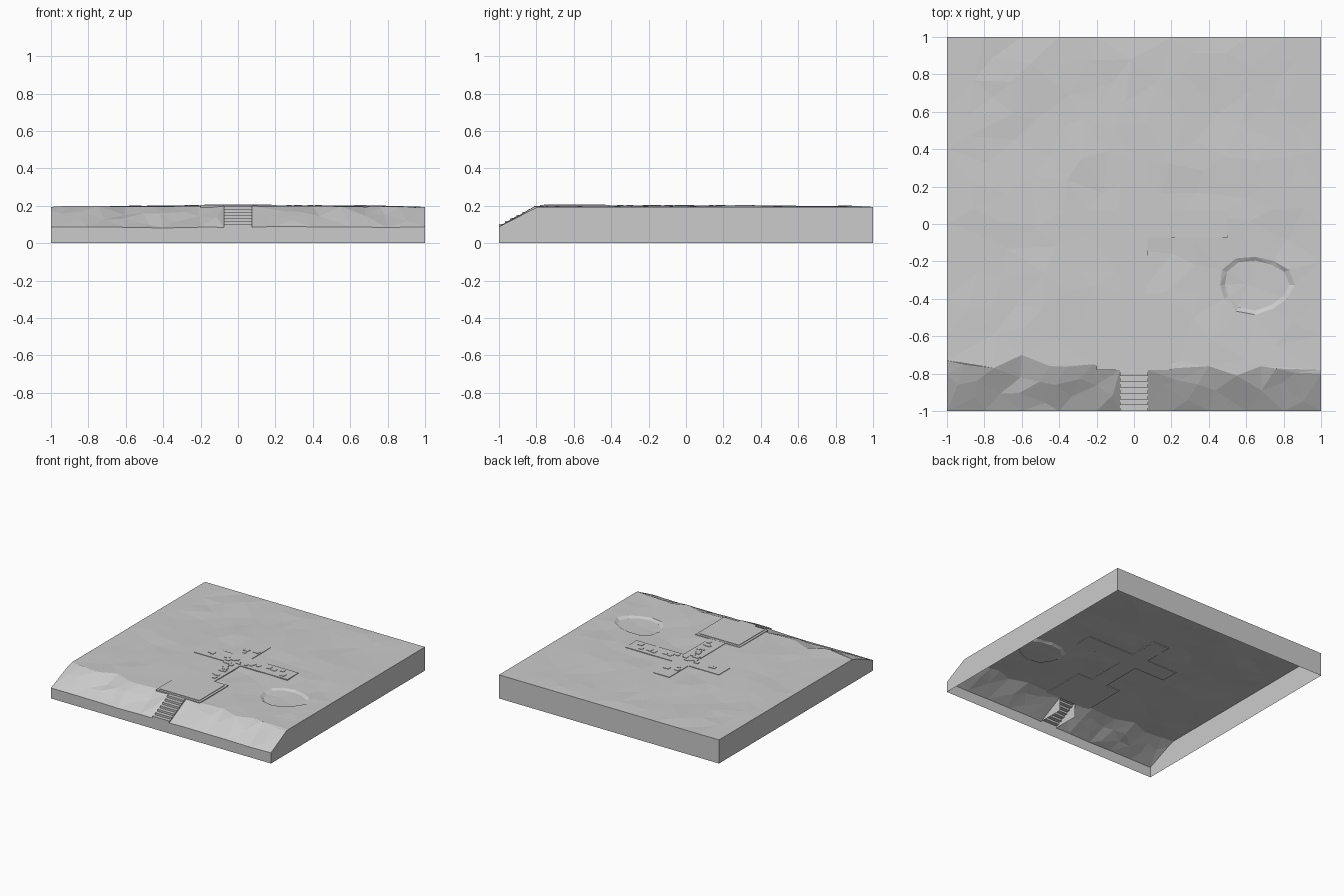
import bpy, bmesh, math, random
from mathutils import Vector, noise
from mathutils.geometry import delaunay_2d_cdt

random.seed(7)
cube = bpy.data.objects.get("Cube")
if cube:
    bpy.data.objects.remove(cube)

stone = bpy.data.materials.new("stone_grey")
stone.use_nodes = True
GREY = (0.6, 0.6, 0.6, 1)
stone.diffuse_color = GREY
stone.node_tree.nodes["Principled BSDF"].inputs["Base Color"].default_value = GREY

TOP, FOOT, CREST, HALF = 0.2, 0.085, -0.78, 0.075


def add_object(name, bm):
    mesh = bpy.data.meshes.new(name)
    bm.to_mesh(mesh)
    bm.free()
    mesh.materials.append(stone)
    obj = bpy.data.objects.new(name, mesh)
    bpy.context.collection.objects.link(obj)
    return obj


def plate(name, outline, low, high):
    """Flat slab extruded from an outline."""
    bm = bmesh.new()
    face = bm.faces.new([bm.verts.new((x, y, low)) for x, y in outline])
    lifted = bmesh.ops.extrude_face_region(bm, geom=[face])["geom"]
    for v in lifted:
        if isinstance(v, bmesh.types.BMVert):
            v.co.z = high
    bmesh.ops.recalc_face_normals(bm, faces=bm.faces[:])
    return add_object(name, bm)


def rect(x0, x1, y0, y1):
    return [(x0, y0), (x1, y0), (x1, y1), (x0, y1)]


# Terrain plan: crest of the front slope, stair slot, hollow and scattered points
crest = [(-1, -0.73), (-0.75, -0.77), (-0.6, -0.7), (-0.45, -0.76), (-0.22, -0.75),
         (-HALF, CREST), (HALF, CREST), (0.4, -0.76), (0.55, -0.81), (0.68, -0.76), (1, CREST)]
points, edges = [], []


def add_chain(chain, closed=False):
    start = len(points)
    points.extend(Vector(p) for p in chain)
    last = len(points) - 1
    edges.extend((i, i + 1) for i in range(start, last))
    if closed:
        edges.append((last, start))


add_chain(crest)
for side in (-HALF, HALF):
    add_chain([(side, -1), (side, CREST)])


def hollow_ring(scale):
    ring = []
    for i in range(12):
        a = math.tau * i / 12
        wobble = scale * (1 + 0.06 * math.sin(3 * a + 1))
        ring.append((0.65 + 0.2 * wobble * math.cos(a), -0.325 + 0.155 * wobble * math.sin(a)))
    return ring


add_chain(hollow_ring(1), True)
add_chain(hollow_ring(0.86), True)

border = [-1 + 0.2 * i for i in range(11)]
for b in border:
    points += [Vector((b, 1)), Vector((b, -1))]
    if abs(b) < 0.99:
        points += [Vector((1, b)), Vector((-1, b))]


def scatter(count, y0, y1, gap):
    for _ in range(count):
        p = Vector((random.uniform(-0.95, 0.95), random.uniform(y0, y1)))
        in_slot = abs(p.x) < HALF + 0.03 and p.y < CREST + 0.03
        if not in_slot and all((p - q).length > gap for q in points):
            points.append(p)


scatter(250, -0.96, -0.72, 0.08)
scatter(900, -0.7, 0.95, 0.12)


def crest_at(x):
    for (x0, y0), (x1, y1) in zip(crest, crest[1:]):
        if x <= x1 + 1e-5:
            return y0 + (y1 - y0) * (x - x0) / (x1 - x0)
    return CREST


def height(x, y):
    n = noise.noise(Vector((x * 3, y * 3, 0.4)))
    edge = crest_at(x)
    if y < edge - 1e-4:
        t = (y + 1) / (edge + 1)
        if abs(x) < HALF + 0.01:
            n = 0
        return FOOT + 0.007 * n + (TOP - FOOT) * t + random.uniform(-0.008, 0.012) * math.sin(math.pi * t)
    if abs(x) < 0.24 and y < -0.35 or abs(x) < 0.15 and abs(y) < 0.4 or abs(x) < 0.55 and abs(y) < 0.15:
        return TOP - 0.002
    z = TOP - 0.004 + 0.009 * n + random.uniform(-0.004, 0.003)
    if max(abs(x), abs(y)) > 0.99:
        z = TOP - 0.006
    if math.hypot((x - 0.65) / 0.2, (y + 0.325) / 0.155) < 0.93:
        z -= 0.014
    return min(z, TOP + 0.004)


# Ground: an open-bottomed shell of loose triangles with straight outer walls
flat, _, tris, *_ = delaunay_2d_cdt(points, edges, [], 0, 1e-5)
bm = bmesh.new()
verts = [bm.verts.new((p.x, p.y, height(p.x, p.y))) for p in flat]
for tri in tris:
    bm.faces.new([verts[i] for i in tri])
rim = [e for e in bm.edges if e.is_boundary]
surface = bm.faces[:]
skirt = bmesh.ops.extrude_edge_only(bm, edges=rim)["geom"]
for v in skirt:
    if isinstance(v, bmesh.types.BMVert):
        v.co.z = 0
bmesh.ops.recalc_face_normals(bm, faces=bm.faces[:])
slot = []
for f in surface:
    c = f.calc_center_median()
    if abs(c.x) < HALF and c.y < CREST:
        slot.append(f)
bmesh.ops.delete(bm, geom=slot, context="FACES")
if sum(f.normal.z for f in bm.faces) < 0:
    bmesh.ops.reverse_faces(bm, faces=bm.faces[:])
add_object("ground", bm)

# Stairs: stepped sheet with closed sides, open behind and underneath
STEPS = 7
run, rise = (CREST + 1) / STEPS, (TOP - FOOT) / STEPS
profile = [(-1, FOOT)]
for i in range(STEPS):
    profile += [(-1 + run * i, FOOT + rise * (i + 1)), (-1 + run * (i + 1), FOOT + rise * (i + 1))]
bm = bmesh.new()
left, right = [[bm.verts.new((s, y, z)) for y, z in profile] for s in (-HALF, HALF)]
for i in range(len(profile) - 1):
    bm.faces.new((left[i], right[i], right[i + 1], left[i + 1]))
for s, row in ((-HALF, left), (HALF, right)):
    side = bm.faces.new(row + [bm.verts.new((s, CREST, FOOT))])
    if s > 0:
        side.normal_flip()
for f in bm.faces:
    f.normal_update()
    if abs(f.normal.x) > 0.5 and f.normal.x * f.calc_center_median().x < 0:
        f.normal_flip()
add_object("stairs", bm)

# Two-tier terrace at the head of the stairs
plate("terrace_base", rect(-0.2, 0.2, CREST, -0.41), 0.192, 0.203)
plate("terrace_top", rect(-0.18, 0.18, CREST + 0.02, -0.43), 0.202, 0.207)

# Cross-shaped path
W = 0.073
plate("path", [(-W, -0.41), (W, -0.41), (W, -W), (0.5, -W), (0.5, W), (W, W), (W, 0.32),
               (-W, 0.32), (-W, W), (-0.35, W), (-0.35, -W), (-W, -W)], 0.192, 0.202)

# Loose paving slabs on the path
for i in range(30):
    across = random.uniform(-0.045, 0.045)
    if i % 2:
        x, y = across, random.uniform(-0.37, 0.28)
    else:
        x, y = random.uniform(-0.31, 0.46), across
    w, d = random.uniform(0.012, 0.024), random.uniform(0.01, 0.02)
    plate("paving_slab", rect(x - w, x + w, y - d, y + d), 0.2, 0.205)
